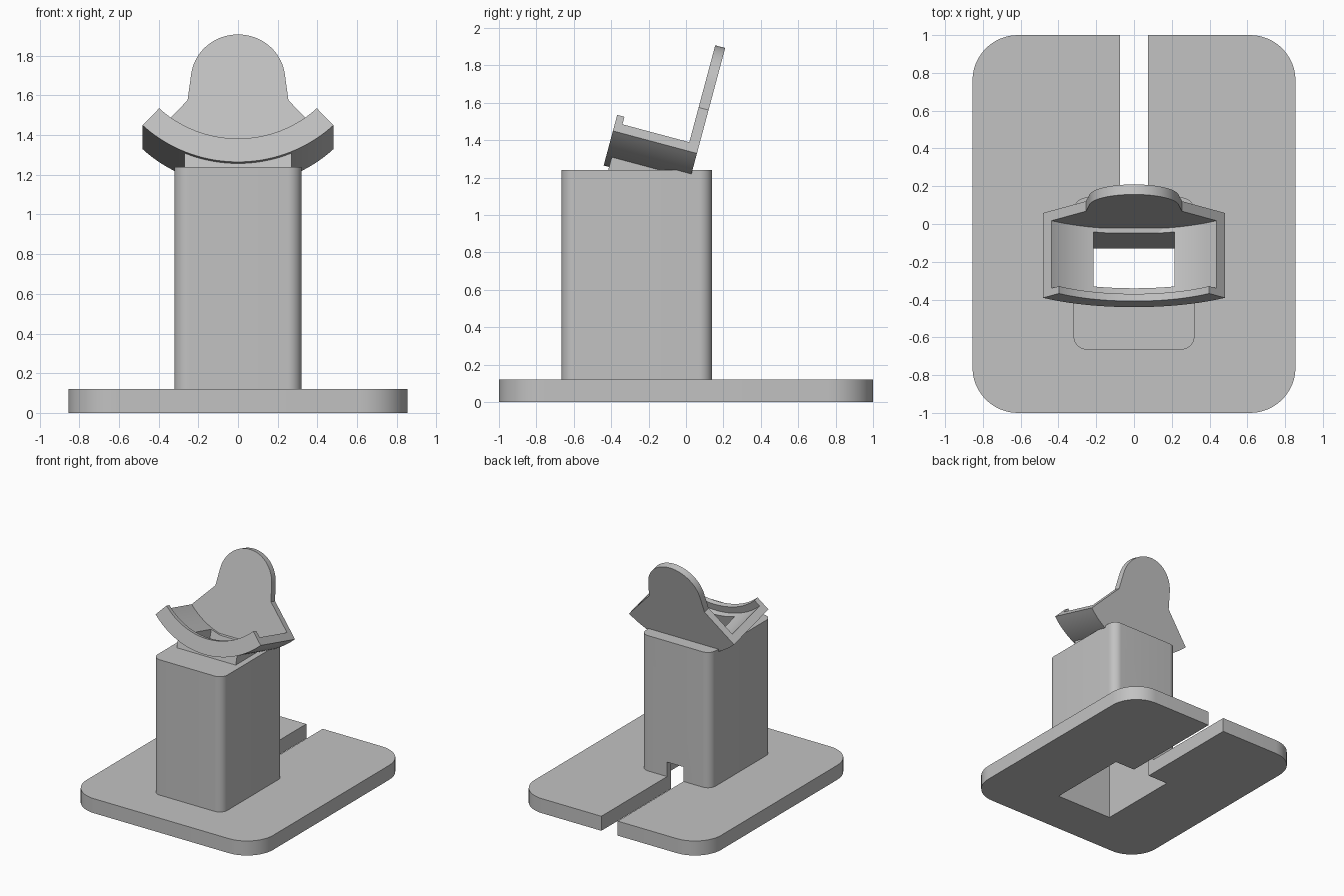
import bpy
import math
from math import sin, cos, pi, radians
from mathutils import Matrix

cube = bpy.data.objects.get("Cube")
if cube:
    bpy.data.objects.remove(cube, do_unlink=True)

GREY = (0.54, 0.54, 0.54, 1)
mat = bpy.data.materials.new("plain_grey")
mat.use_nodes = True
mat.diffuse_color = GREY
mat.node_tree.nodes["Principled BSDF"].inputs["Base Color"].default_value = GREY


def prism(name, outline, lo, hi, axis="Z", matrix=None):
    """Extrude a 2D outline along Z, or an x-z outline along Y."""
    place = (lambda p, t: (p[0], p[1], t)) if axis == "Z" else (lambda p, t: (p[0], t, p[1]))
    n = len(outline)
    verts = [place(p, t) for t in (lo, hi) for p in outline]
    faces = [list(range(n))[::-1], list(range(n, 2 * n))]
    faces += [[i, (i + 1) % n, (i + 1) % n + n, i + n] for i in range(n)]
    if axis == "Y":
        faces = [f[::-1] for f in faces]
    mesh = bpy.data.meshes.new(name)
    mesh.from_pydata(verts, [], faces)
    mesh.materials.append(mat)
    if matrix:
        mesh.transform(matrix)
    obj = bpy.data.objects.new(name, mesh)
    bpy.context.collection.objects.link(obj)
    return obj


def rect(x0, x1, y0, y1):
    return [(x0, y0), (x1, y0), (x1, y1), (x0, y1)]


def rounded(x, y0, y1, r, steps=12):
    centres = [(x - r, y1 - r), (r - x, y1 - r), (r - x, y0 + r), (x - r, y0 + r)]
    return [(cx + r * cos((q + i / steps) * pi / 2), cy + r * sin((q + i / steps) * pi / 2))
            for q, (cx, cy) in enumerate(centres) for i in range(steps + 1)]


def arc(r, start, end, steps=40, cz=0.0):
    """Arc points, angles measured from straight down."""
    return [(r * sin(start + (end - start) * i / steps),
             cz - r * cos(start + (end - start) * i / steps)) for i in range(steps + 1)]


def cut(obj, *cutters):
    bpy.context.view_layer.objects.active = obj
    for c in cutters:
        mod = obj.modifiers.new("cut", "BOOLEAN")
        mod.operation, mod.solver, mod.object = "DIFFERENCE", "EXACT", c
        bpy.ops.object.modifier_apply(modifier=mod.name)


# Base plate and hollow column
base = prism("base_plate", rounded(0.855, -1, 1, 0.24), 0, 0.12)
column = prism("column", rounded(0.32, -0.665, 0.14, 0.07), 0.12, 1.24)

# Tilted cradle, drawn around the axis of its curved seat
tilt = Matrix.Translation((0, -0.259, 1.941)) @ Matrix.Rotation(radians(-15), 4, "X")
A = radians(43.4)
OUTER, FLOOR, LIP = 0.70, 0.635, 0.578


def band(inner):
    return arc(OUTER, -A, A) + arc(inner, A, -A)


lip = prism("front_lip", band(LIP), 0, 0.04, "Y", tilt)
seat = prism("curved_seat", band(FLOOR), 0.04, 0.41, "Y", tilt)
kink = 0.37
dome = arc(0.238, radians(98), radians(262), 40, -0.163)
back_outline = (arc(OUTER, -A, A) + [(kink * sin(A), -kink * cos(A))] + dome
                + [(-kink * sin(A), -kink * cos(A))])
back = prism("back_rest", back_outline, 0.41, 0.465, "Y", tilt)
neck = prism("neck_block", rect(-0.27, 0.27, -0.85, -0.637), 0.03, 0.41, "Y", tilt)

# Cable openings: cavity, rear slot and tilted window
cavity = prism("cavity_cutter", rect(-0.26, 0.26, -0.61, 0.09), -0.1, 0.94)
slot = prism("slot_cutter", rect(-0.075, 0.075, 0.0, 1.2), -0.1, 0.24)
window = prism("window_cutter", rect(-0.215, 0.215, -1.05, -0.4), 0.086, 0.385, "Y", tilt)
cutters = (cavity, slot, window)
cut(base, cavity, slot)
cut(column, *cutters)
cut(seat, window)
cut(neck, window)
for c in cutters:
    bpy.data.objects.remove(c, do_unlink=True)

# Smooth the round surfaces, keep the edges sharp
bpy.ops.object.select_all(action="DESELECT")
parts = (base, column, lip, seat, back, neck)
for p in parts:
    p.select_set(True)
bpy.context.view_layer.objects.active = base
bpy.ops.object.shade_smooth_by_angle(angle=radians(25))
